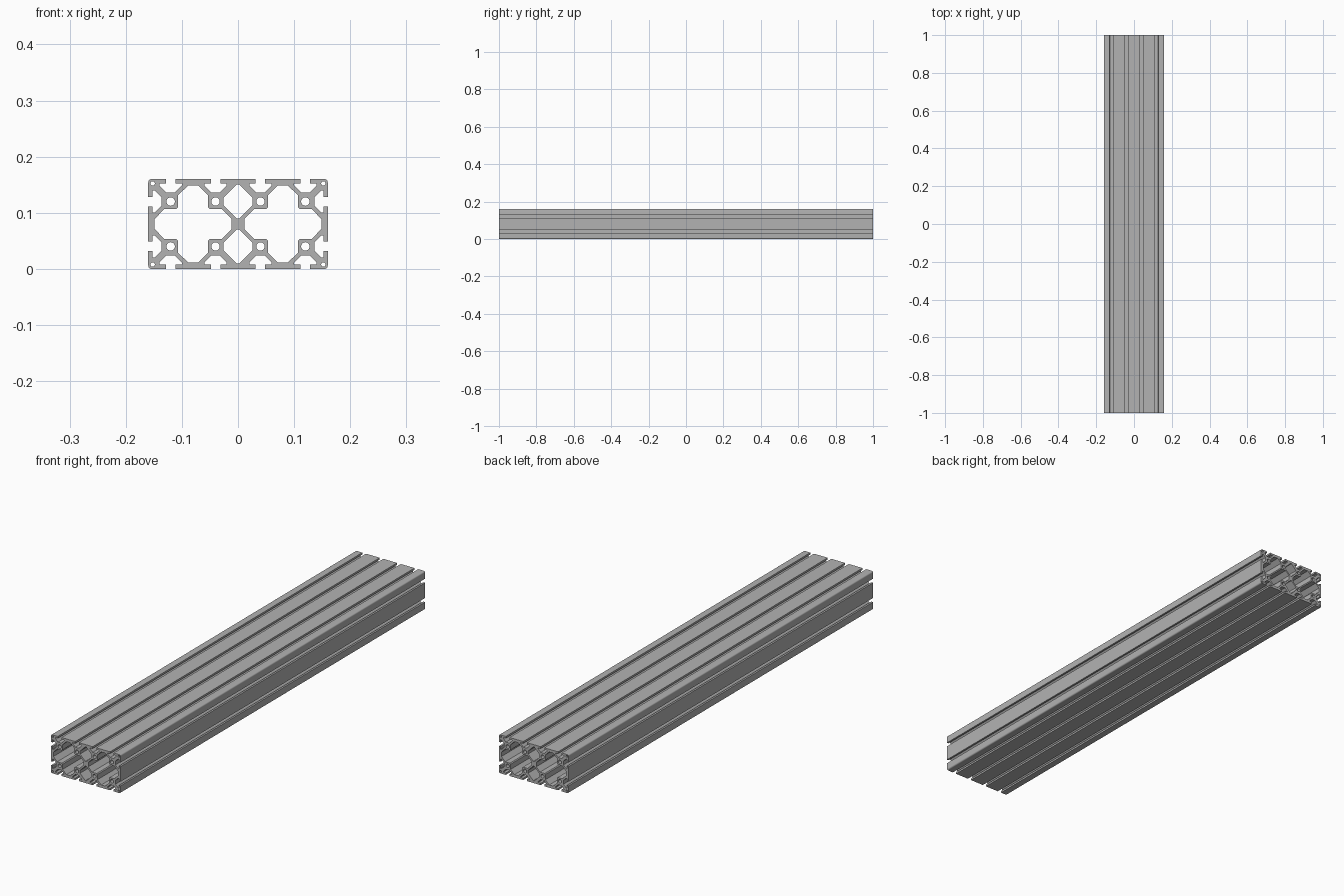
import bpy, bmesh, math
from mathutils import Vector

cube = bpy.data.objects.get("Cube")
if cube:
    bpy.data.objects.remove(cube)

W, H, LENGTH, CELL = 0.32, 0.16, 2.0, 0.08
CORNER_R = 0.006


def circle(cx, cz, r, n=24):
    return [(cx + r * math.cos(2 * math.pi * i / n),
             cz + r * math.sin(2 * math.pi * i / n)) for i in range(n)]


def four_fold(cx, cz, quadrant):
    """Mirror a first-quadrant point list (from the x axis to the z axis) into a closed loop."""
    loop = []
    for sx, sz in ((1, 1), (-1, 1), (-1, -1), (1, -1)):
        pts = quadrant if sx * sz > 0 else quadrant[::-1]
        loop += [(cx + sx * x, cz + sz * z) for x, z in pts]
    return loop


# Half of a T-slot: offset from its centre line, depth from the outer face
half_slot = [(0.0085, 0), (0.0085, 0.0078), (0.0198, 0.0078),
             (0.0198, 0.0115), (0.0078, 0.0235)]
slot = [(-u, v) for u, v in half_slot] + half_slot[::-1]


def outer_outline():
    """Walk round the rounded rectangle, dipping into each T-slot."""
    loop = []
    start = Vector((-W / 2, 0))
    along = Vector((1, 0))
    for size in (W, H, W, H):
        inward = Vector((-along.y, along.x))
        centre = start + (along + inward) * CORNER_R
        for i in range(7):
            a = math.radians(90 * i / 6)
            loop.append(centre - CORNER_R * (along * math.cos(a) + inward * math.sin(a)))
        for k in range(round(size / CELL)):
            middle = start + along * CELL * (k + 0.5)
            loop += [middle + along * u + inward * v for u, v in slot]
        start = start + along * size
        along = inward
    return [tuple(p) for p in loop]


# Large chambers, small central chambers, and bored holes
chamber = [(0.0685, 0.009), (0.0515, 0.0265), (0.030, 0.0265),
           (0.0265, 0.030), (0.0265, 0.0515), (0.009, 0.0685)]
diamond = [(0.0262, 0.006), (0.002, 0.0302)]
loops = [outer_outline()]
for x in (-CELL, CELL):
    loops.append(four_fold(x, H / 2, chamber))
for z in (CELL / 2, H - CELL / 2):
    loops.append(four_fold(0, z, diamond))
    for k in range(4):
        loops.append(circle(-W / 2 + CELL * (k + 0.5), z, 0.0075))
for x in (-1, 1):
    for z in (0.0078, H - 0.0078):
        loops.append(circle(x * (W / 2 - 0.0078), z, 0.004, 16))

# Fill the cross-section and extrude it along the length
bm = bmesh.new()
edges = []
for loop in loops:
    verts = [bm.verts.new((x, -LENGTH / 2, z)) for x, z in loop]
    edges += [bm.edges.new((v, verts[i - 1])) for i, v in enumerate(verts)]
bmesh.ops.triangle_fill(bm, use_beauty=True, use_dissolve=False, edges=edges,
                        normal=(0, -1, 0))
cap = bmesh.ops.extrude_face_region(bm, geom=bm.faces[:], use_keep_orig=True)
bmesh.ops.translate(bm, vec=(0, LENGTH, 0),
                    verts=[g for g in cap["geom"] if isinstance(g, bmesh.types.BMVert)])
bmesh.ops.recalc_face_normals(bm, faces=bm.faces[:])
mesh = bpy.data.meshes.new("slotted_beam")
bm.to_mesh(mesh)
bm.free()

# Plain aluminium
metal = bpy.data.materials.new("aluminium_grey")
metal.use_nodes = True
colour = (0.45, 0.45, 0.45, 1)
metal.diffuse_color = colour
metal.node_tree.nodes["Principled BSDF"].inputs["Base Color"].default_value = colour
mesh.materials.append(metal)

beam = bpy.data.objects.new("slotted_beam", mesh)
bpy.context.collection.objects.link(beam)
bpy.ops.object.select_all(action='DESELECT')
beam.select_set(True)
bpy.context.view_layer.objects.active = beam
bpy.ops.object.shade_smooth_by_angle(angle=math.radians(30))
